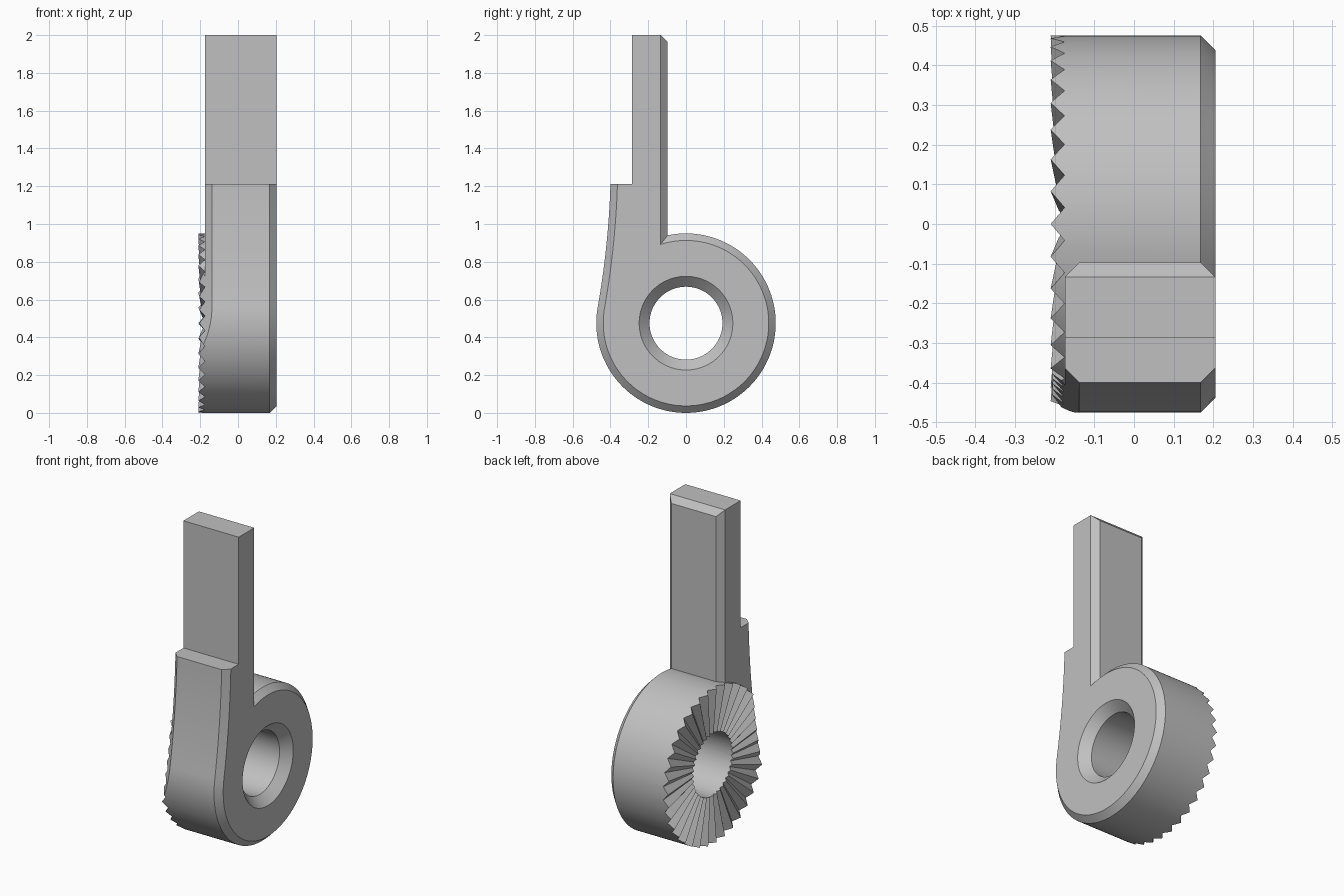
import bpy, bmesh, math

cube = bpy.data.objects.get("Cube")
if cube:
    bpy.data.objects.remove(cube, do_unlink=True)

R, BORE, SINK = 0.475, 0.193, 0.248     # ring radii
LEFT, RIGHT = -0.175, 0.205             # side planes
C = 0.037                               # chamfer size
TEETH, TOOTH, SUB = 36, 0.035, 4        # serration

steel = bpy.data.materials.new("grey_steel")
steel.use_nodes = True
grey = (0.53, 0.53, 0.53, 1)
steel.diffuse_color = grey
steel.node_tree.nodes["Principled BSDF"].inputs["Base Color"].default_value = grey


def finish(bm, name):
    bmesh.ops.recalc_face_normals(bm, faces=bm.faces)
    mesh = bpy.data.meshes.new(name)
    bm.to_mesh(mesh)
    bm.free()
    mesh.materials.append(steel)
    obj = bpy.data.objects.new(name, mesh)
    bpy.context.collection.objects.link(obj)
    return obj


def loft(bm, sections, closed=False):
    """Skin closed sections in order; cap the ends unless the loft is a loop."""
    rows = [[bm.verts.new(p) for p in s] for s in sections]
    count = len(rows[0])
    for i in range(len(rows) if closed else len(rows) - 1):
        a, b = rows[i], rows[(i + 1) % len(rows)]
        for j in range(count):
            k = (j + 1) % count
            bm.faces.new((a[j], a[k], b[k], b[j]))
    if not closed:
        bm.faces.new(rows[0])
        bm.faces.new(rows[-1])


def combine(target, tool, operation):
    mod = target.modifiers.new(operation.lower(), "BOOLEAN")
    mod.object, mod.operation, mod.solver = tool, operation, "EXACT"
    bpy.ops.object.select_all(action="DESELECT")
    bpy.context.view_layer.objects.active = target
    target.select_set(True)
    bpy.ops.object.modifier_apply(modifier=mod.name)
    bpy.data.objects.remove(tool, do_unlink=True)


# Ring: a turned profile whose left face rises and falls into radial teeth
sections = []
steps = TEETH * SUB
for i in range(steps):
    a = 2 * math.pi * i / steps
    rise = TOOTH * abs(1 - 2 * (i % SUB) / SUB)
    profile = [(LEFT - rise * BORE / R, BORE), (RIGHT - (SINK - BORE), BORE),
               (RIGHT, SINK), (RIGHT, R - C), (RIGHT - C, R), (LEFT - rise, R)]
    sections.append([(x, r * math.sin(a), R + r * math.cos(a)) for x, r in profile])
bm = bmesh.new()
loft(bm, sections, closed=True)
ring = finish(bm, "serrated_eye_with_stem")

# Curved front of the stem, leaving the ring at a tangent
TANGENT = math.radians(10)
START_Y, START_Z = -R * math.cos(TANGENT), R + R * math.sin(TANGENT)
SHOULDER = 1.212


def front(t):
    return START_Y + math.tan(TANGENT) * t - 0.111 * t * t, START_Z + t


# Stem: side outline extruded across, with bevelled back edges
BACK = -0.097
SPAN = SHOULDER - START_Z
outline = [front(SPAN * i / 16) for i in range(17)]
outline += [(-0.286, SHOULDER), (-0.286, 2), (BACK, 2), (BACK, 0.8), (-0.33, 0.48)]
bm = bmesh.new()
loft(bm, [[(x, y, z) for y, z in outline] for x in (LEFT + 0.0005, RIGHT)])
edges = [e for e in bm.edges
         if all(abs(v.co.y - BACK) < 1e-4 for v in e.verts)
         and max(v.co.z for v in e.verts) > 1]
bmesh.ops.bevel(bm, geom=edges, offset=C, offset_type="OFFSET", segments=1,
                affect="EDGES", profile=0.5)
combine(ring, finish(bm, "stem"), "UNION")

# Front chamfers: wedges following the curve; the left one runs out below
for side, edge, low in ((-1, LEFT, -0.35), (1, RIGHT, -0.03)):
    wedge = []
    for i in range(25):
        y, z = front(low + (SPAN + 0.05 - low) * i / 24)
        wedge.append([(edge - side * (C + 0.1), y - 0.1, z),
                      (edge + side * 0.1, y + C + 0.1, z),
                      (edge + side * 0.1, y - 0.1, z)])
    bm = bmesh.new()
    loft(bm, wedge)
    cutter = finish(bm, "chamfer_cutter")
    cutter.hide_render = True
    combine(ring, cutter, "DIFFERENCE")

bpy.ops.object.select_all(action="DESELECT")
ring.select_set(True)
bpy.context.view_layer.objects.active = ring
bpy.ops.object.shade_smooth_by_angle(angle=math.radians(25))
